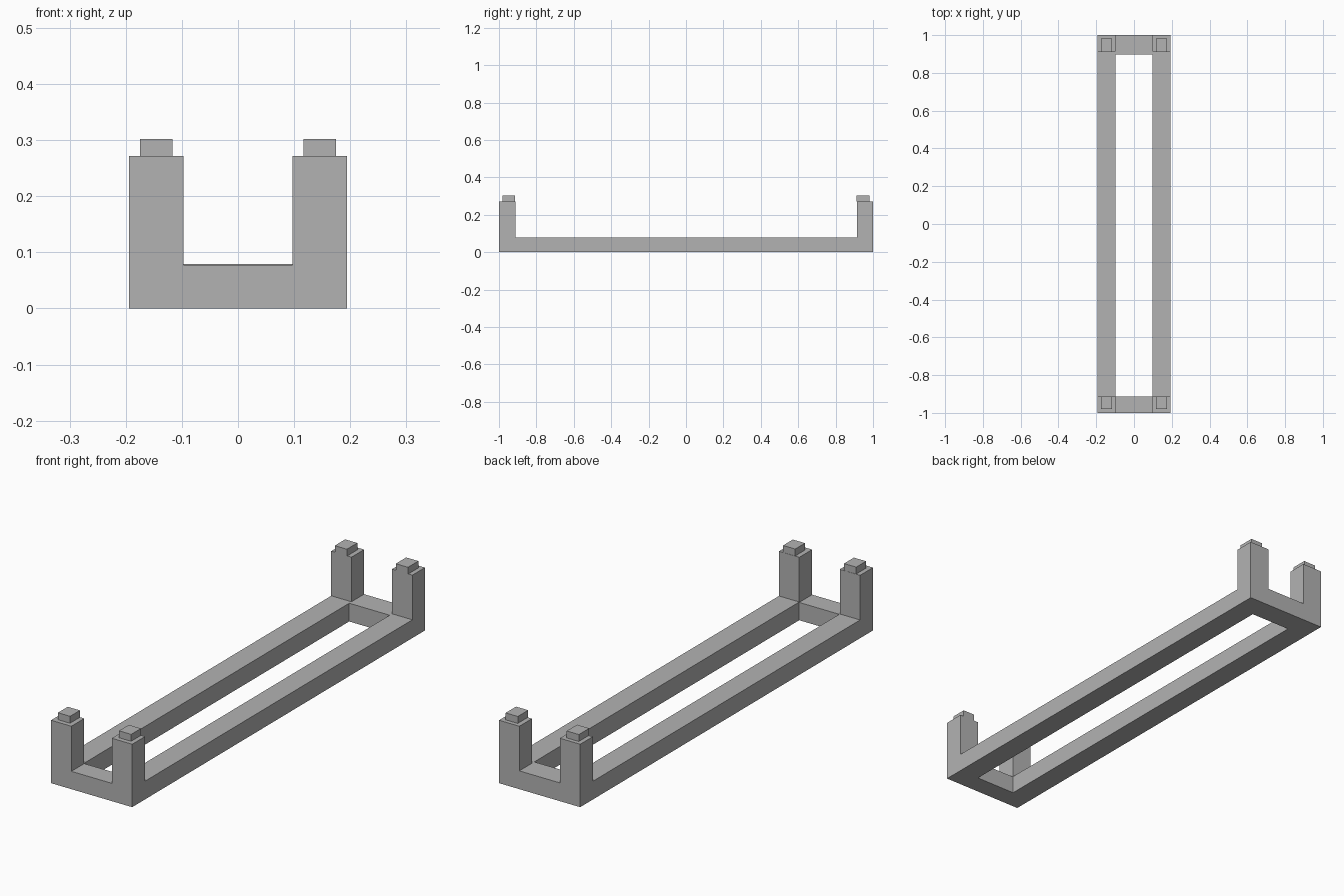
import bpy

cube = bpy.data.objects.get("Cube")
if cube:
    bpy.data.objects.remove(cube, do_unlink=True)

grey = bpy.data.materials.new("mid_grey")
grey.use_nodes = True
colour = (0.45, 0.45, 0.45, 1)
grey.diffuse_color = colour
grey.node_tree.nodes["Principled BSDF"].inputs["Base Color"].default_value = colour


def box(name, x, y, z):
    """Box from (low, high) ranges on each axis."""
    spans = (x, y, z)
    bpy.ops.mesh.primitive_cube_add(size=1, location=[(a + b) / 2 for a, b in spans])
    ob = bpy.context.object
    ob.name = name
    ob.scale = [b - a for a, b in spans]
    bpy.ops.object.transform_apply(location=False, rotation=False, scale=True)
    ob.data.materials.append(grey)
    return ob


INNER, OUTER = 0.097, 0.194
RAIL_TOP, POST_TOP, PEG_TOP = 0.079, 0.272, 0.302

# Cross bars joining the rails at each end
box("front_bar", (-INNER, INNER), (-1, -0.912), (0, 0.077))
box("back_bar", (-INNER, INNER), (0.898, 1), (0, RAIL_TOP))

for side, s in (("left", 1), ("right", -1)):
    def span(a, b):
        return tuple(sorted((s * a, s * b)))

    # Long rail, with a corner post and top peg at both ends
    box(side + "_rail", span(INNER, OUTER), (-1, 1), (0, RAIL_TOP))
    for end, post_y, peg_y in (("front", (-1, -0.912), (-0.98, -0.913)),
                               ("back", (0.914, 1), (0.911, 0.982))):
        box(f"{end}_{side}_post", span(INNER, OUTER), post_y, (RAIL_TOP, POST_TOP))
        box(f"{end}_{side}_peg", span(0.117, 0.175), peg_y, (POST_TOP, PEG_TOP))
